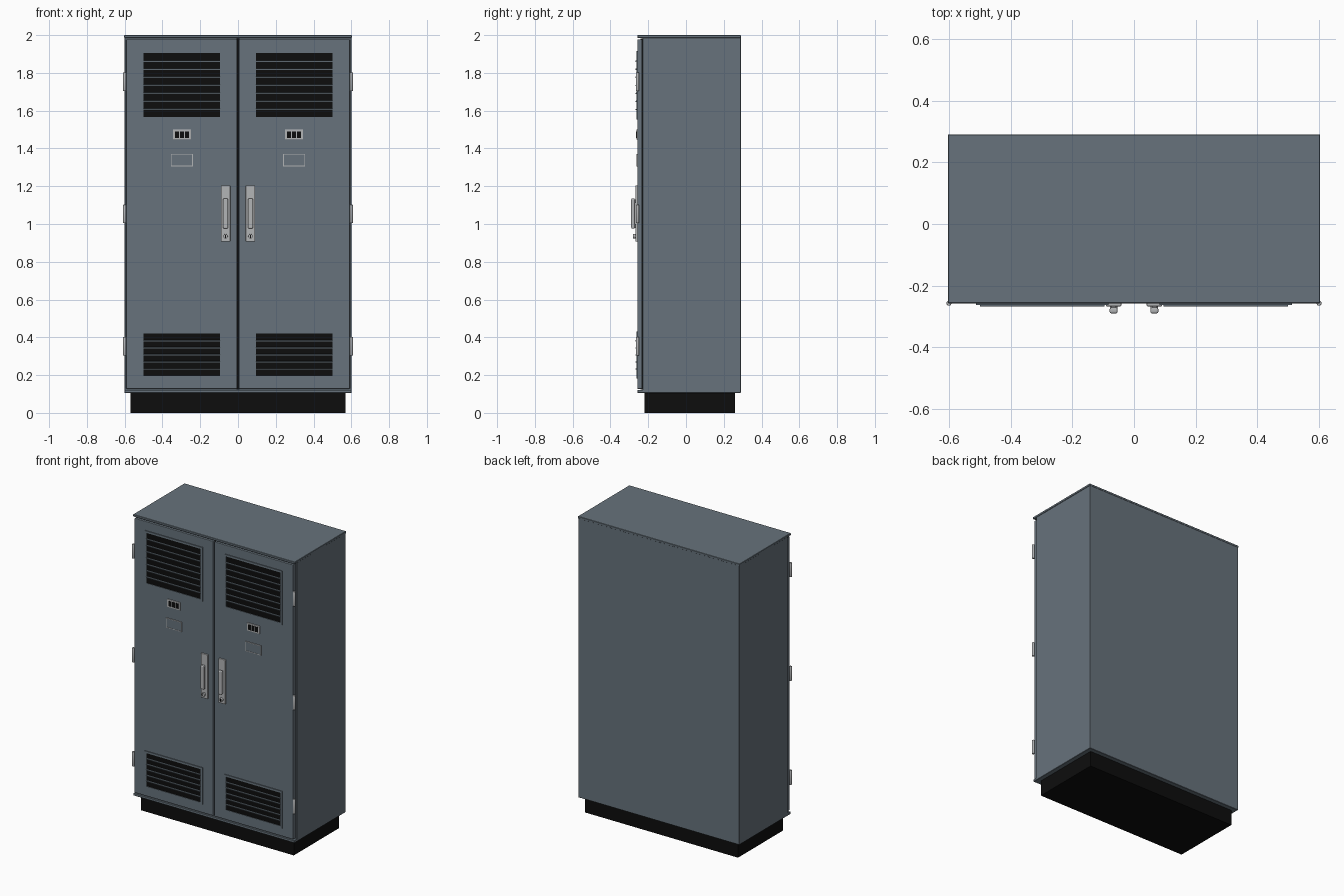
import bpy, bmesh, math
from mathutils import Matrix

if "Cube" in bpy.data.objects:
    bpy.data.objects.remove(bpy.data.objects["Cube"])


def mat(name, r, g, b):
    m = bpy.data.materials.new(name)
    m.diffuse_color = (r, g, b, 1)
    m.use_nodes = True
    m.node_tree.nodes["Principled BSDF"].inputs["Base Color"].default_value = m.diffuse_color
    return m


STEEL = mat("blue_grey_paint", 0.135, 0.17, 0.2)
BLACK = mat("black", 0.004, 0.004, 0.004)
METAL = mat("light_metal", 0.45, 0.46, 0.47)


def finish(name, bm, m, bevel=0, segs=2):
    me = bpy.data.meshes.new(name)
    bm.to_mesh(me)
    bm.free()
    me.materials.append(m)
    ob = bpy.data.objects.new(name, me)
    bpy.context.collection.objects.link(ob)
    if bevel:
        b = ob.modifiers.new("bevel", 'BEVEL')
        b.width, b.segments = bevel, segs
    return ob


def add_box(bm, x0, x1, y0, y1, z0, z1, tilt=0):
    mtx = (Matrix.Translation(((x0 + x1) / 2, (y0 + y1) / 2, (z0 + z1) / 2))
           @ Matrix.Rotation(tilt, 4, 'X')
           @ Matrix.Diagonal((abs(x1 - x0), y1 - y0, z1 - z0, 1)))
    bmesh.ops.create_cube(bm, size=1, matrix=mtx)


def box(name, m, x0, x1, y0, y1, z0, z1, bevel=0, segs=2):
    bm = bmesh.new()
    add_box(bm, x0, x1, y0, y1, z0, z1)
    return finish(name, bm, m, bevel, segs)


def frame(name, m, x0, x1, y0, y1, z0, z1, t):
    # rectangular ring of four bars
    bm = bmesh.new()
    add_box(bm, x0, x1, y0, y1, z1 - t, z1)
    add_box(bm, x0, x1, y0, y1, z0, z0 + t)
    add_box(bm, x0, x0 + t, y0, y1, z0 + t, z1 - t)
    add_box(bm, x1 - t, x1, y0, y1, z0 + t, z1 - t)
    return finish(name, bm, m)


def cyl(name, m, r, depth, loc, axis='Z', bevel=0):
    bm = bmesh.new()
    mtx = Matrix.Translation(loc)
    if axis == 'Y':
        mtx = mtx @ Matrix.Rotation(math.pi / 2, 4, 'X')
    bmesh.ops.create_cone(bm, cap_ends=True, segments=20, radius1=r, radius2=r,
                          depth=depth, matrix=mtx)
    for f in bm.faces:
        f.smooth = len(f.verts) == 4
    return finish(name, bm, m, bevel)


# Plinth and cabinet shell
box("plinth", BLACK, -0.57, 0.57, -0.22, 0.26, 0, 0.105)
box("cabinet_body", STEEL, -0.6, 0.6, -0.23, 0.29, 0.105, 1.99, 0.002, 1)
box("top_plate", STEEL, -0.603, 0.603, -0.257, 0.291, 1.985, 2.0, 0.002, 1)
box("bottom_lip", STEEL, -0.6, 0.6, -0.257, -0.225, 0.105, 0.122, 0.002, 1)
box("centre_seal", BLACK, -0.008, 0.008, -0.24, -0.225, 0.125, 1.982)

for side, s in (("left", -1), ("right", 1)):
    def span(a, b):
        return sorted((s * a, s * b))

    # Door leaf
    box(side + "_door", STEEL, *span(0.005, 0.592), -0.257, -0.233, 0.127, 1.977, 0.003)

    # Louvred vents
    for part, z0, z1, rows in (("upper", 1.565, 1.905, 8), ("lower", 0.195, 0.42, 6)):
        n = f"{side}_{part}_vent"
        x0, x1 = span(0.095, 0.5)
        box(n + "_opening", BLACK, x0, x1, -0.2585, -0.25, z0, z1)
        frame(n + "_frame", STEEL, x0 - 0.013, x1 + 0.013, -0.262, -0.25,
              z0 - 0.012, z1 + 0.012, 0.013)
        bm = bmesh.new()
        for i in range(1, rows):
            z = z0 + (z1 - z0) * i / rows
            add_box(bm, x0, x1, -0.267, -0.255, z - 0.003, z + 0.003, math.radians(10))
        finish(n + "_slats", bm, STEEL)

    # Indicator with three dark windows
    cx = s * 0.297
    box(side + "_indicator", METAL, cx - 0.048, cx + 0.048, -0.263, -0.25, 1.447, 1.5, 0.002)
    for i in (-1, 0, 1):
        wx = cx + i * 0.026
        box(f"{side}_indicator_window_{i + 2}", BLACK, wx - 0.0105, wx + 0.0105,
            -0.2645, -0.26, 1.456, 1.491)

    # Label holder
    box(side + "_label_plate", STEEL, cx - 0.055, cx + 0.055, -0.26, -0.25, 1.308, 1.368)
    frame(side + "_label_border", METAL, cx - 0.058, cx + 0.058, -0.2615, -0.25,
          1.305, 1.371, 0.004)

    # Swing handle with lock
    hx = s * 0.066
    box(side + "_handle_plate", METAL, hx - 0.025, hx + 0.025, -0.267, -0.25,
        0.907, 1.205, 0.003)
    box(side + "_handle_lever", METAL, hx - 0.013, hx + 0.013, -0.29, -0.271,
        0.975, 1.135, 0.006, 3)
    for z in (0.99, 1.12):
        box(f"{side}_handle_post_{z}", METAL, hx - 0.008, hx + 0.008, -0.278, -0.262,
            z - 0.01, z + 0.01)
    cyl(side + "_lock", METAL, 0.012, 0.018, (hx, -0.271, 0.935), 'Y', 0.002)
    box(side + "_keyhole", BLACK, hx - 0.002, hx + 0.002, -0.281, -0.278, 0.927, 0.943)

    # Hinges
    for i, z in enumerate((0.353, 1.053, 1.753)):
        cyl(f"{side}_hinge_{i + 1}", METAL, 0.008, 0.098, (s * 0.6, -0.257, z), 'Z', 0.002)
